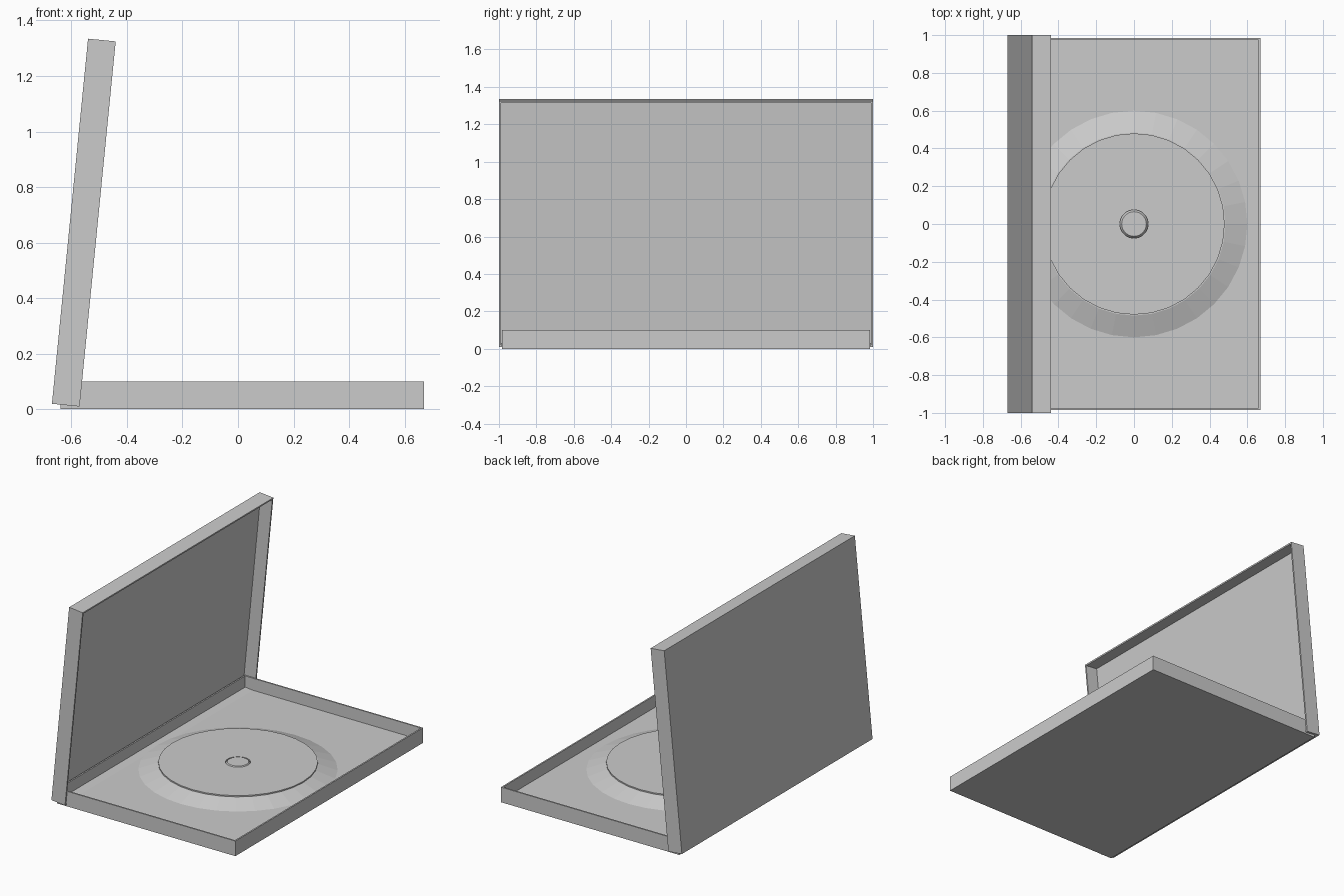
import bpy, bmesh, math
from mathutils import Vector

if "Cube" in bpy.data.objects:
    bpy.data.objects.remove(bpy.data.objects["Cube"])

SIDES = 32


def to_object(bm, name):
    mesh = bpy.data.meshes.new(name)
    bmesh.ops.recalc_face_normals(bm, faces=bm.faces)
    bm.to_mesh(mesh)
    bm.free()
    obj = bpy.data.objects.new(name, mesh)
    bpy.context.collection.objects.link(obj)
    return obj


def tray(name, length, width, height, wall, floor):
    """Open box, centred in x and y, standing on its own z = 0."""
    bm = bmesh.new()
    bmesh.ops.create_cube(bm, size=1)
    for v in bm.verts:
        v.co = Vector((v.co.x * length, v.co.y * width, (v.co.z + 0.5) * height))
    top = max(bm.faces, key=lambda f: f.calc_center_median().z)
    bmesh.ops.inset_region(bm, faces=[top], thickness=wall)
    # extrude the inner face down to the tray floor
    inner = bmesh.ops.extrude_discrete_faces(bm, faces=[top])["faces"][0]
    for v in inner.verts:
        v.co.z = floor
    return to_object(bm, name)


def lathe(name, profile, closed=False):
    """Spin a radius/height profile around z."""
    bm = bmesh.new()
    verts = [bm.verts.new((r, 0, z)) for r, z in profile]
    edges = [bm.edges.new(p) for p in zip(verts, verts[1:])]
    if closed:
        edges.append(bm.edges.new((verts[-1], verts[0])))
    bmesh.ops.spin(bm, geom=verts + edges, cent=(0, 0, 0), axis=(0, 0, 1),
                   angle=math.tau, steps=SIDES, use_duplicate=False)
    bmesh.ops.remove_doubles(bm, verts=bm.verts, dist=1e-4)
    return to_object(bm, name)


# Lower half of the case
base = tray("case_base", 1.31, 1.97, 0.10, 0.014, 0.02)
base.location.x = 0.015

# Hinged lid, tilted a little past upright, open side facing +x
lid = tray("case_lid", 1.321, 2.0, 0.10, 0.014, 0.014)
lid.rotation_euler.y = math.radians(95.65)
lid.location = (-0.605, 0, 0.677)

# Raised seat with sloping rim
lathe("disc_seat", [(0.60, 0.02), (0.485, 0.06), (0, 0.06)])

# Disc with centre hole
disc = lathe("disc", [(0.075, 0.062), (0.48, 0.062), (0.48, 0.07), (0.075, 0.07)], True)
silver = bpy.data.materials.new("disc_silver")
silver.diffuse_color = (0.8, 0.8, 0.78, 1)
silver.use_nodes = True
silver.node_tree.nodes["Principled BSDF"].inputs["Base Color"].default_value = silver.diffuse_color
disc.data.materials.append(silver)

# Tapered centre hub
lathe("disc_hub", [(0.075, 0.06), (0.065, 0.073), (0, 0.073)])
